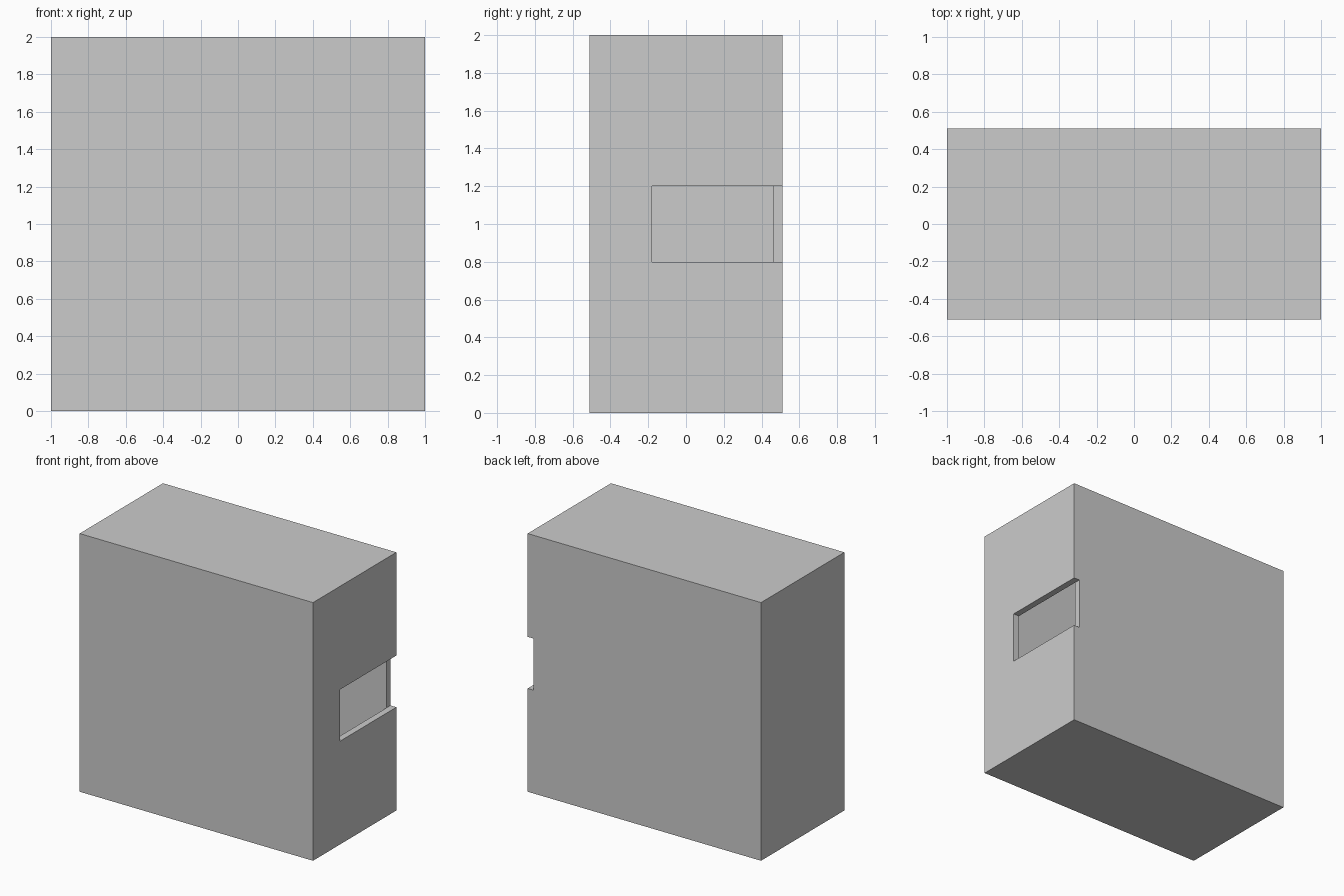
import bpy, bmesh

if "Cube" in bpy.data.objects:
    bpy.data.objects.remove(bpy.data.objects["Cube"])

W, D, H, T = 1.0, 0.51, 2.0, 0.05   # half width, half depth, height, board thickness


def board(name, x, y, z):
    """Box-shaped board from (min, max) ranges."""
    bm = bmesh.new()
    bmesh.ops.create_cube(bm, size=1)
    for v in bm.verts:
        v.co = [r[0] if c < 0 else r[1] for c, r in zip(v.co, (x, y, z))]
    finish(name, bm)


def side(name, outline, x0, x1):
    """Board cut to a (y, z) outline and extruded along x."""
    bm = bmesh.new()
    face = bm.faces.new([bm.verts.new((x0, y, z)) for y, z in outline])
    ext = bmesh.ops.extrude_face_region(bm, geom=[face])
    for v in ext["geom"]:
        if isinstance(v, bmesh.types.BMVert):
            v.co.x = x1
    finish(name, bm)


def finish(name, bm):
    bmesh.ops.recalc_face_normals(bm, faces=bm.faces)
    mesh = bpy.data.meshes.new(name)
    bm.to_mesh(mesh)
    bm.free()
    bpy.context.collection.objects.link(bpy.data.objects.new(name, mesh))


# Front and back panels; the back one sits between the sides
board("front_panel", (-W, W), (-D, -D + T), (0, H))
board("back_panel", (-W + T, W - T), (D - T, D), (T, H - T))

# Top and bottom boards
board("bottom_board", (-W, W), (-D + T, D), (0, T))
board("top_board", (-W, W), (-D + T, D), (H - T, H))

# Plain left side, and right side with a slot open towards the back
f, b, lo, hi = -D + T, D, T, H - T
board("left_side", (-W, -W + T), (f, b), (lo, hi))
side("right_side", [(f, lo), (b, lo), (b, 0.8), (-0.18, 0.8),
                    (-0.18, 1.2), (b, 1.2), (b, hi), (f, hi)], W - T, W)
